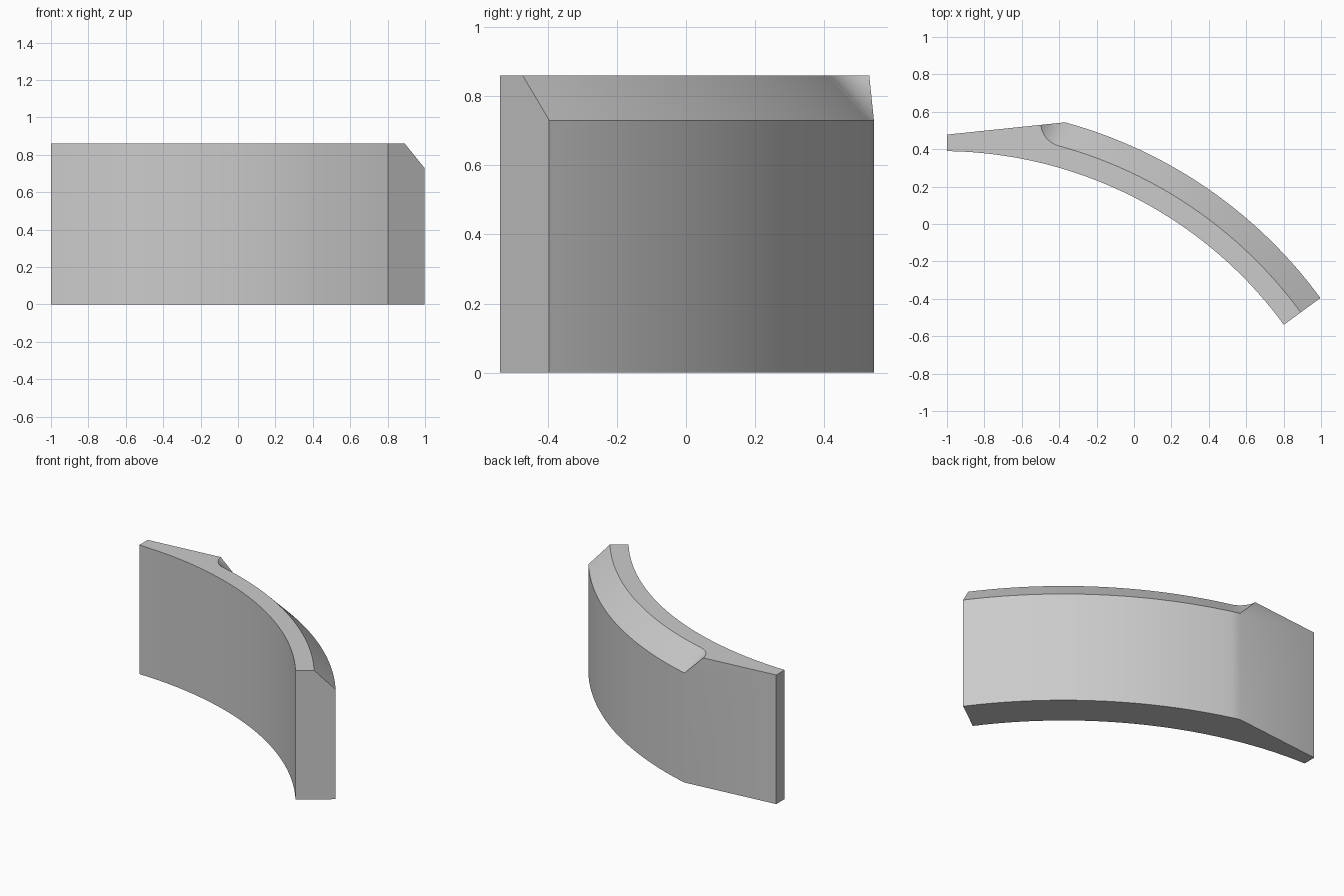
import bpy, bmesh
from math import cos, sin, radians, atan2, acos

if "Cube" in bpy.data.objects:
    bpy.data.objects.remove(bpy.data.objects["Cube"])

CX, CY = -1.03, -1.88            # centre of the curved wall
R_IN, R_OUT, BEVEL = 2.27, 2.512, 0.13
H = 0.86
N = 28
A_END = atan2(1.487, 2.03)       # right-hand end
A_START = atan2(2.42, 0.66)      # corner where the outer arc begins
A_LEFT = acos(0.03 / R_IN)       # inner arc at the left end

bm = bmesh.new()


def arc(r, a0, a1, z, n=N, cx=CX, cy=CY):
    out = []
    for i in range(n + 1):
        a = a0 + (a1 - a0) * i / n
        out.append(bm.verts.new((cx + r * cos(a), cy + r * sin(a), z)))
    return out


def strip(low, high):
    for i in range(len(low) - 1):
        bm.faces.new((low[i], low[i + 1], high[i + 1], high[i]))


# inner and outer curved walls
in_bot = arc(R_IN, A_LEFT, A_END, 0)
in_top = arc(R_IN, A_LEFT, A_END, H)
out_bot = arc(R_OUT, A_START, A_END, 0)
out_top = arc(R_OUT, A_START, A_END, H - BEVEL)
strip(in_bot, in_top)
strip(out_bot, out_top)

# sloped top edge along the outer wall
rim = arc(R_OUT - BEVEL, A_START, A_END, H)
strip(out_top, rim)

# conical run-out of the slope around the corner
corner = out_top[0]
a_flat = atan2(0.478 - corner.co.y, -1 - corner.co.x)
if a_flat < 0:
    a_flat += radians(360)
fan = [rim[0]] + arc(BEVEL, A_START + radians(180), a_flat, H, 8,
                     corner.co.x, corner.co.y)[1:]
for a, b in zip(fan, fan[1:]):
    bm.faces.new((corner, a, b))

# left tip, flat back, end faces, top and bottom
tip_bot = bm.verts.new((-1, 0.478, 0))
tip_top = bm.verts.new((-1, 0.478, H))
bm.faces.new((tip_bot, out_bot[0], corner, fan[-1], tip_top))
bm.faces.new((in_bot[0], tip_bot, tip_top, in_top[0]))
bm.faces.new((in_bot[-1], out_bot[-1], out_top[-1], rim[-1], in_top[-1]))
bm.faces.new(in_bot + out_bot[::-1] + [tip_bot])
bm.faces.new(in_top + rim[::-1] + fan[1:] + [tip_top])

bmesh.ops.delete(bm, geom=[v for v in bm.verts if not v.link_faces], context='VERTS')
bmesh.ops.recalc_face_normals(bm, faces=bm.faces)
bmesh.ops.triangulate(bm, faces=[f for f in bm.faces if len(f.verts) > 5])
mesh = bpy.data.meshes.new("curved_wall")
bm.to_mesh(mesh)
bm.free()
wall = bpy.data.objects.new("curved_wall", mesh)
bpy.context.collection.objects.link(wall)
bpy.context.view_layer.objects.active = wall
wall.select_set(True)
bpy.ops.object.shade_smooth_by_angle(angle=radians(25))
